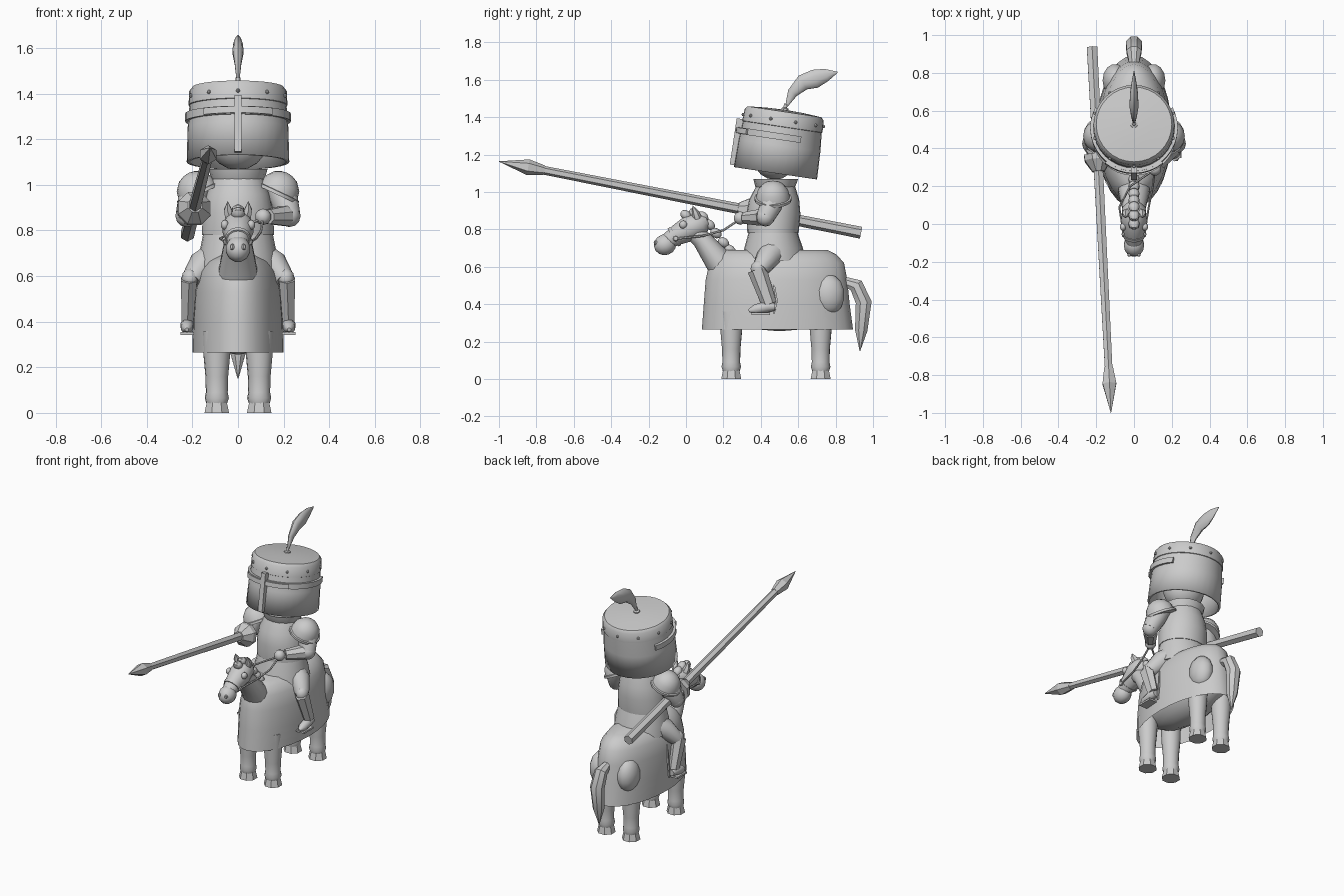
import bpy, bmesh
from math import sin, cos, pi, radians
from mathutils import Vector, Matrix

if "Cube" in bpy.data.objects:
    bpy.data.objects.remove(bpy.data.objects["Cube"])


def skin(name, rings, mat=None, caps=(True, True)):
    """Skin closed rings of points into one object."""
    bm = bmesh.new()
    vs = [[bm.verts.new(mat @ Vector(p) if mat else Vector(p)) for p in r] for r in rings]
    n = len(vs[0])
    for a, b in zip(vs, vs[1:]):
        for i in range(n):
            j = (i + 1) % n
            bm.faces.new((a[i], a[j], b[j], b[i]))
    if caps[0]:
        bm.faces.new(vs[0][::-1])
    if caps[1]:
        bm.faces.new(vs[-1])
    bmesh.ops.remove_doubles(bm, verts=bm.verts, dist=1e-5)
    bmesh.ops.recalc_face_normals(bm, faces=bm.faces)
    me = bpy.data.meshes.new(name)
    bm.to_mesh(me)
    bm.free()
    ob = bpy.data.objects.new(name, me)
    bpy.context.collection.objects.link(ob)
    return ob


def lathe(name, prof, n, mat, caps=(True, True)):
    return skin(name, [[(r * cos(2 * pi * i / n), r * sin(2 * pi * i / n), z)
                        for i in range(n)] for r, z in prof], mat, caps)


def loft(name, rows, n=24, caps=(True, True)):
    """Rows of (z, front y, back y, half width)."""
    return skin(name, [[(w * cos(2 * pi * i / n), (f + b) / 2 + (b - f) / 2 * sin(2 * pi * i / n), z)
                        for i in range(n)] for z, f, b, w in rows], None, caps)


def tube(name, pts, radii, n=8):
    """Tapered tube; a radius may be (side, normal)."""
    pts = [Vector(p) for p in pts]
    rings = []
    for k, (p, r) in enumerate(zip(pts, radii)):
        t = (pts[min(k + 1, len(pts) - 1)] - pts[max(k - 1, 0)]).normalized()
        ref = Vector((1, 0, 0)) if abs(t.x) < .9 else Vector((0, 1, 0))
        side = (ref - t * ref.dot(t)).normalized()
        nor = t.cross(side)
        a, b = r if isinstance(r, tuple) else (r, r)
        rings.append([p + side * a * cos(2 * pi * (i + .5) / n) + nor * b * sin(2 * pi * (i + .5) / n)
                      for i in range(n)])
    return skin(name, rings)


def ball(name, loc, scale, rx=0, n=12):
    m = Matrix.Translation(loc) @ Matrix.Rotation(radians(rx), 4, 'X') @ Matrix.Diagonal((*scale, 1))
    k = n // 2
    return lathe(name, [(sin(pi * i / k), -cos(pi * i / k)) for i in range(k + 1)], n, m, (False, False))


def box(name, loc, size, mat):
    x, y, z = (s / 2 for s in size)
    ring = [(-x, -y), (x, -y), (x, y), (-x, y)]
    return skin(name, [[(loc[0] + a, loc[1] + b, loc[2] + c) for a, b in ring] for c in (-z, z)], mat)


# Horse body under the cloth, legs and hooves
ball("horse_body", (0, .5, .455), (.17, .37, .2), n=20)
for s in (-1, 1):
    for y, part in ((.242, "front"), (.72, "back")):
        leg = Matrix.Translation((s * .093, y, 0)) @ Matrix.Rotation(pi / 8, 4, 'Z')
        lathe(f"horse_{part}_hoof", [(.058, 0), (.048, .045)], 8, leg)
        lathe(f"horse_{part}_leg", [(.045, .04), (.053, .065), (.048, .09), (.05, .16),
                                    (.06, .27), (.062, .36)], 14, leg)
    ball("horse_haunch", (s * .1, .76, .45), (.068, .09, .11), n=14)

# Long horse cloth
loft("horse_cloth", [(.265, .085, .893, .2), (.4, .095, .875, .198), (.53, .105, .862, .188),
                     (.62, .125, .845, .168), (.665, .155, .805, .135), (.69, .2, .755, .09)], 28, (False, True))

# Tail
tube("horse_tail", [(0, .85, .52), (0, .91, .5), (0, .95, .41), (0, .937, .26), (0, .93, .15)],
     [.028, .042, .046, .036, .002], 8)

# Neck, head and muzzle
tube("horse_neck", [(0, .02, .81), (0, .085, .745), (0, .175, .63), (0, .23, .55)],
     [.05, (.062, .052), (.085, .075), (.09, .08)], 14)
tube("horse_head", [(0, .115, .845), (0, .085, .832), (0, .02, .805), (0, -.05, .768), (0, -.1, .735)],
     [.03, .062, .07, .054, .042], 14)
ball("horse_muzzle", (0, -.112, .718), (.055, .062, .056), 20, 14)
tube("bridle_noseband", [(0, -.055, .765), (0, -.07, .756)], [.058, .055], 14)
for s in (-1, 1):
    ball("horse_eye", (s * .058, -.015, .825), (.018, .022, .022), n=10)
    ball("horse_nostril", (s * .025, -.162, .728), (.011, .011, .014), n=8)
    tube("horse_ear", [(s * .035, .06, .86), (s * .045, .05, .89), (s * .045, .035, .928)],
         [.024, .02, .001], 6)
    ball("bridle_ring", (s * .056, -.055, .75), (.01, .015, .015), n=8)
    tube("rein", [(s * .056, -.05, .75), (s * .078, .09, .765), (s * .06 + .04, .2, .795), (.11, .29, .855)],
         [.006] * 4, 6)

# Mane tufts
for y, z in ((.0, .875), (.045, .885), (.09, .868), (.125, .825), (.16, .78), (.2, .73), (.235, .69)):
    ball("mane_tuft", (0, y, z), (.03, .035, .026), -40, 10)

# Rider torso, belt seam and collar
loft("rider_tunic_skirt", [(.63, .295, .64, .178), (.7, .312, .625, .17), (.785, .335, .596, .153)])
loft("rider_torso", [(.78, .328, .602, .158), (.88, .322, .612, .155), (.96, .338, .605, .14),
                     (1.04, .38, .58, .11)])
loft("rider_collar", [(1.0, .39, .57, .105), (1.03, .37, .585, .118), (1.07, .36, .6, .13),
                      (1.06, .39, .57, .1)], 16)
ball("rider_head", (0, .475, 1.19), (.13, .12, .125), n=18)

# Shoulders, arms and hands
for s in (-1, 1):
    hand = Vector((.11, .29, .86)) if s > 0 else Vector((-.19, .335, .895))
    elbow = Vector((s * .225, .425, .865))
    shoulder = Matrix.Translation((s * .18, .465, .975)) @ Matrix.Rotation(s * radians(25), 4, 'Y')
    lathe("shoulder_plate", [(.08, -.02), (.1, -.02), (.1, -.005), (.09, -.003), (.082, .035), (.055, .068),
                             (.025, .082), (0, .086)], 16, shoulder, (True, False))
    tube("upper_arm", [(s * .17, .475, 1.0), (s * .205, .455, .93), elbow], [.055, .062, .05], 12)
    ball("elbow", elbow, (.05, .05, .05))
    tube("gauntlet_cuff", [elbow.lerp(hand, .15), elbow.lerp(hand, .8)], [.048, .034], 8)
    ball("hand", hand, (.036, .036, .036), n=10)

# Rider legs, boots and stirrups
for s in (-1, 1):
    tube("thigh", [(s * .1, .47, .68), (s * .155, .44, .65), (s * .205, .395, .585)], [.07, .065, .045], 12)
    ball("knee", (s * .21, .39, .59), (.038, .045, .045))
    tube("shin_plate", [(s * .215, .38, .585), (s * .222, .445, .4)], [(.04, .052), (.03, .04)], 6)
    tube("boot", [(s * .222, .475, .385), (s * .223, .43, .385), (s * .224, .37, .372), (s * .224, .335, .365)],
         [.02, .03, .027, .008], 10)
    box("stirrup_tread", (s * .222, .4, .348), (.06, .1, .012), Matrix())
    tube("stirrup_strap", [(s * .205, .47, .35), (s * .21, .485, .42), (s * .18, .46, .56)], [.007] * 3, 4)

# Helmet, tilted back
H = Matrix.Translation((0, .478, 1.1)) @ Matrix.Rotation(radians(-8.5), 4, 'X')
shell = lathe("helmet", [(.225, 0), (.221, .15), (.213, .25), (.217, .252), (.214, .315), (.2, .332),
                         (.1, .34), (0, .343)], 32, H, (False, False))
solid = shell.modifiers.new("thickness", 'SOLIDIFY')
solid.thickness = .014

# Brow band round the front, cross bars and rivets
arc = [radians(-90 - 118 + 236 * i / 24) for i in range(25)]
skin("helmet_brow_band", [[(r * cos(a), r * sin(a), z) for r, z in
                           ((.21, .18), (.232, .18), (.232, .215), (.21, .215))] for a in arc], H)
skin("helmet_cross_bar", [[(r * cos(a), r * sin(a), z) for r, z in
                           ((.215, .183), (.243, .183), (.243, .212), (.215, .212))] for a in arc[8:17]], H)
box("helmet_nose_bar", (0, -.228, .135), (.032, .04, .25), H)
for i in range(10):
    a = 2 * pi * i / 10 + pi / 2
    ball("helmet_rivet", H @ Vector((.217 * cos(a), .217 * sin(a), .285)), (.009, .009, .009), n=8)

# Plume and its socket
lathe("plume_socket", [(.02, .33), (.02, .35), (.01, .355), (.01, .375)], 10, H)
tube("plume", [(0, .535, 1.455), (0, .57, 1.53), (0, .625, 1.585), (0, .69, 1.605), (0, .75, 1.625), (0, .81, 1.64)],
     [.006, (.015, .028), (.025, .043), (.022, .05), (.013, .034), (.002, .003)], 10)

# Lance: shaft, head and hand guard
tail, tip = Vector((-.222, .935, .782)), Vector((-.122, -1.0, 1.163))
at = lambda t: tail.lerp(tip, t)
tube("lance_shaft", [at(0), at(.89)], [.032, .023], 6)
tube("lance_head", [at(.875), at(.885), at(.92), at(1)], [.026, .03, .042, .001], 6)
tube("lance_hand_guard", [at(.295), at(.31), at(.34)], [.078, .075, .034], 8)

# Smooth shading that keeps sharp edges
flat = ("lance", "shin_plate", "gauntlet", "horse_front_hoof", "horse_back_hoof")
bpy.ops.object.select_all(action='DESELECT')
for ob in bpy.context.scene.objects:
    if not ob.name.startswith(flat):
        ob.select_set(True)
        bpy.context.view_layer.objects.active = ob
bpy.ops.object.shade_smooth_by_angle(angle=radians(40))
